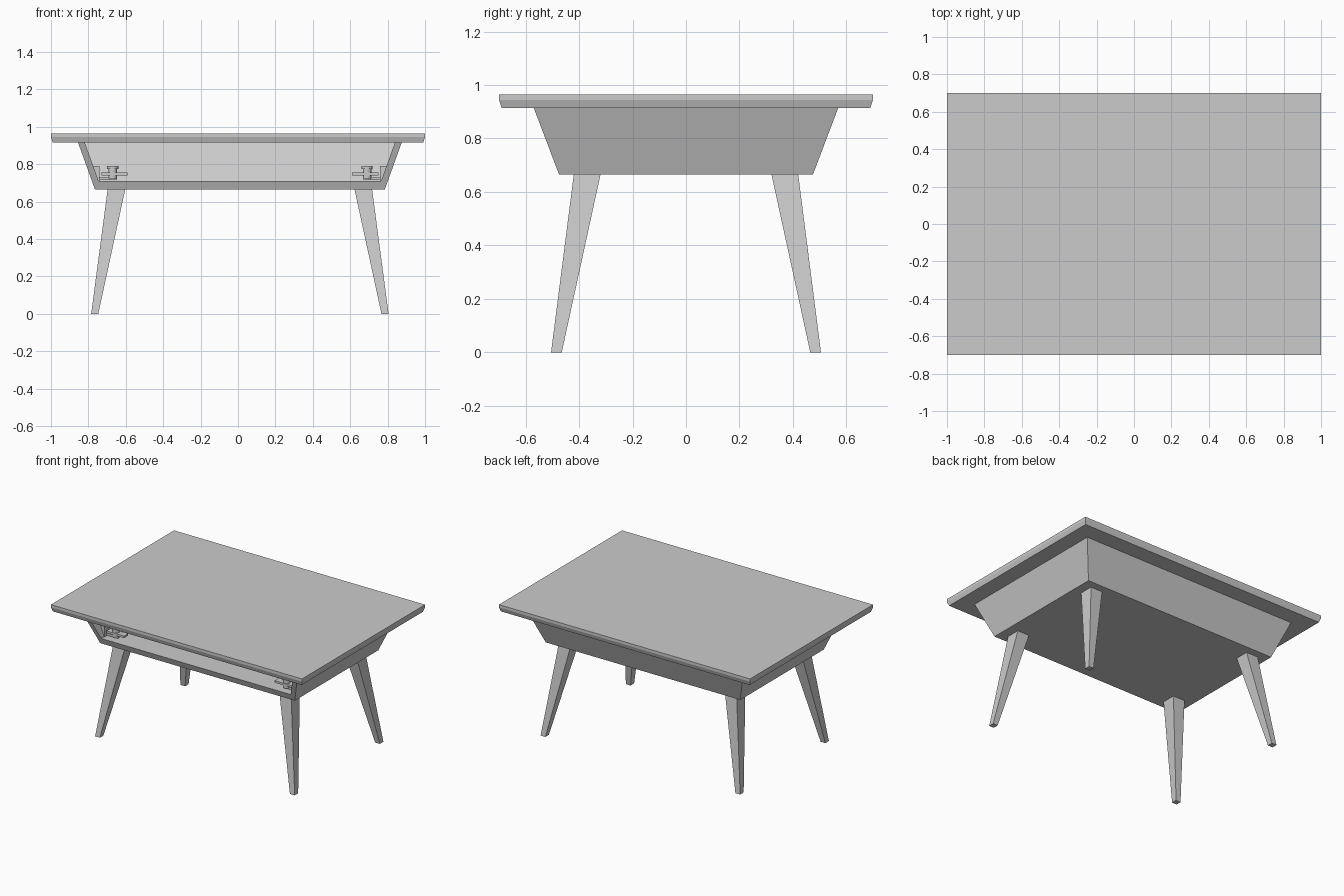
import bpy
import bmesh

cube = bpy.data.objects.get("Cube")
if cube:
    bpy.data.objects.remove(cube, do_unlink=True)

grey = bpy.data.materials.new("plain grey")
grey.use_nodes = True
grey.diffuse_color = (0.6, 0.6, 0.6, 1)
grey.node_tree.nodes["Principled BSDF"].inputs["Base Color"].default_value = (0.6, 0.6, 0.6, 1)


def finish(name, bm):
    bmesh.ops.recalc_face_normals(bm, faces=bm.faces)
    mesh = bpy.data.meshes.new(name)
    bm.to_mesh(mesh)
    bm.free()
    mesh.materials.append(grey)
    obj = bpy.data.objects.new(name, mesh)
    bpy.context.collection.objects.link(obj)
    return obj


def loft(name, *sections):
    """Solid through rectangles given as (x0, x1, y0, y1, z), lowest first."""
    bm = bmesh.new()
    rings = []
    for x0, x1, y0, y1, z in sections:
        corners = ((x0, y0), (x1, y0), (x1, y1), (x0, y1))
        rings.append([bm.verts.new((x, y, z)) for x, y in corners])
    for low, high in zip(rings, rings[1:]):
        for i in range(4):
            j = (i + 1) % 4
            bm.faces.new((low[i], low[j], high[j], high[i]))
    bm.faces.new(rings[0][::-1])
    bm.faces.new(rings[-1])
    return finish(name, bm)


def disc(name, x, y, z0, z1, radius):
    bm = bmesh.new()
    bmesh.ops.create_cone(bm, cap_ends=True, segments=16, radius1=radius,
                          radius2=radius, depth=z1 - z0)
    bmesh.ops.translate(bm, verts=bm.verts, vec=(x, y, (z0 + z1) / 2))
    return finish(name, bm)


# Table top with an undercut rim
loft("table_top",
     (-0.99, 0.99, -0.69, 0.69, 0.915),
     (-1, 1, -0.7, 0.7, 0.945),
     (-1, 1, -0.7, 0.7, 0.965))

# Flared storage box, open at the front
MID, LOW, FLOOR, HIGH = 0.01, 0.665, 0.71, 0.915
WALL = 0.036


def half_size(z):
    t = (z - LOW) / (HIGH - LOW)
    return 0.775 + 0.09 * t, 0.475 + 0.095 * t


def box_floor(z):
    hx, hy = half_size(z)
    return MID - hx + WALL, MID + hx - WALL, -hy, hy - WALL, z


def back(z):
    hx, hy = half_size(z)
    return MID - hx + WALL, MID + hx - WALL, hy - WALL, hy, z


def side(z, s):
    hx, hy = half_size(z)
    a, b = sorted((MID + s * hx, MID + s * (hx - WALL)))
    return a, b, -hy, hy, z


loft("box_floor", box_floor(LOW), box_floor(FLOOR))
loft("box_back", back(LOW), back(HIGH))

for s, label in ((-1, "right"), (1, "left")):
    loft(label + "_box_side", side(LOW, s), side(HIGH, s))

    def span(inner, outer):
        return sorted((MID + s * inner, MID + s * outer))

    # Splayed tapered legs
    for t, end in ((-1, "front"), (1, "back")):
        foot_y = sorted((t * 0.465, t * 0.505))
        top_y = sorted((t * 0.32, t * 0.42))
        loft(f"{end}_{label}_leg",
             (*span(0.757, 0.795), *foot_y, 0),
             (*span(0.613, 0.707), *top_y, LOW))

    # Flap hinge: wall bracket, arm, plate and cup
    loft(label + "_hinge_bracket",
         (*span(0.75, 0.765), -0.46, -0.40, FLOOR),
         (*span(0.75, 0.785), -0.46, -0.40, 0.79))
    loft(label + "_hinge_arm",
         (*span(0.66, 0.755), -0.44, -0.42, 0.715),
         (*span(0.66, 0.755), -0.44, -0.42, 0.73))
    loft(label + "_hinge_plate",
         (*span(0.60, 0.74), -0.455, -0.41, 0.74),
         (*span(0.60, 0.74), -0.455, -0.41, 0.755))
    x = MID + s * 0.68
    disc(label + "_hinge_cup", x, -0.43, 0.72, 0.775, 0.023)
    disc(label + "_hinge_cap", x, -0.43, 0.775, 0.79, 0.03)
